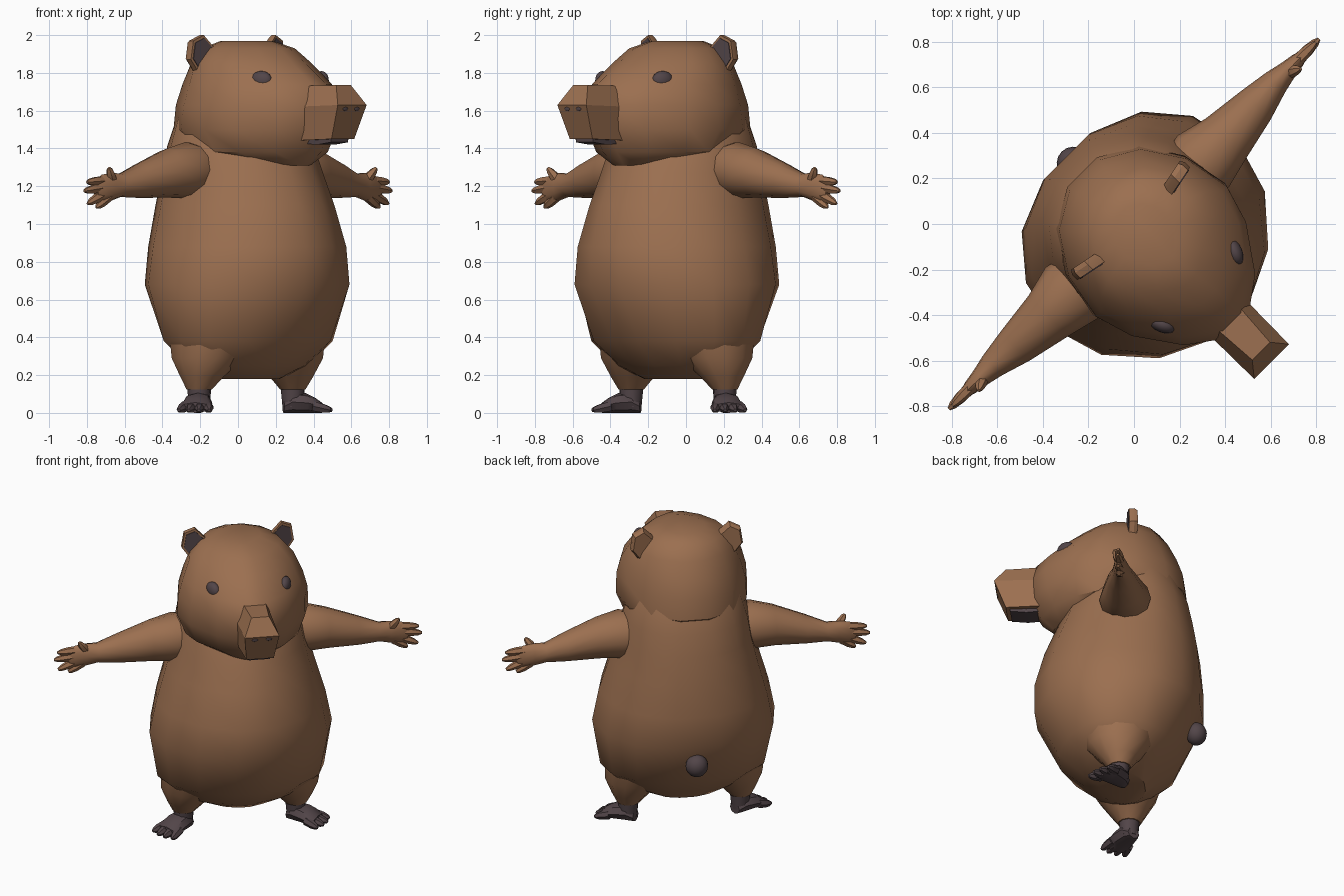
import bpy, bmesh
from math import sin, cos, pi, radians, sqrt
from mathutils import Vector, Matrix

if "Cube" in bpy.data.objects:
    bpy.data.objects.remove(bpy.data.objects["Cube"])


def material(name, rgb):
    m = bpy.data.materials.new(name)
    m.use_nodes = True
    m.diffuse_color = (*rgb, 1)
    bsdf = m.node_tree.nodes["Principled BSDF"]
    bsdf.inputs["Base Color"].default_value = (*rgb, 1)
    bsdf.inputs["Roughness"].default_value = 0.8
    return m


FUR = material("brown fur", (0.33, 0.16, 0.08))
DARK = material("dark skin", (0.085, 0.06, 0.066))

# Parts are laid out as (side, forward, up); the animal looks along the +x -y diagonal
D = sqrt(0.5)
FACING = Matrix(((D, D, 0), (D, -D, 0), (0, 0, 1)))


def finish(name, bm, mat, angle=40):
    bm.transform(FACING.to_4x4())
    bmesh.ops.recalc_face_normals(bm, faces=bm.faces)
    mesh = bpy.data.meshes.new(name)
    bm.to_mesh(mesh)
    bm.free()
    mesh.materials.append(mat)
    ob = bpy.data.objects.new(name, mesh)
    bpy.context.collection.objects.link(ob)
    bpy.ops.object.select_all(action='DESELECT')
    bpy.context.view_layer.objects.active = ob
    ob.select_set(True)
    bpy.ops.object.shade_smooth_by_angle(angle=radians(angle))


def add_loft(bm, rings):
    """Skin a list of equal-sized point rings and cap both ends."""
    rows = [[bm.verts.new(p) for p in ring] for ring in rings]
    n = len(rows[0])
    for a, b in zip(rows, rows[1:]):
        for i in range(n):
            j = (i + 1) % n
            bm.faces.new((a[i], a[j], b[j], b[i]))
    bm.faces.new(rows[0])
    bm.faces.new(rows[-1])
    return rows


def loft(name, rings, mat, angle=40):
    bm = bmesh.new()
    add_loft(bm, rings)
    finish(name, bm, mat, angle)


def level_ring(z, back, front, width, n=14, front_power=1.0, back_power=1.0):
    """Horizontal ring; a power above 1 makes that half pointed, below 1 boxy."""
    mid, half = (front + back) / 2, (front - back) / 2
    pts = []
    for i in range(n):
        c, s = cos(2 * pi * i / n), sin(2 * pi * i / n)
        p = front_power if s > 0 else back_power
        u = abs(c) ** p * (1 if c > 0 else -1)
        f = abs(s) ** p * (1 if s > 0 else -1)
        pts.append((u * width, mid + f * half, z))
    return pts


def side_ring(u, f, z, rf, rz, n=12):
    return [(u, f + rf * cos(2 * pi * i / n), z + rz * sin(2 * pi * i / n)) for i in range(n)]


def add_spike(bm, start, end, r0, r1, n=6):
    """Tapered digit with a swollen middle."""
    a, b = Vector(start), Vector(end)
    q = (b - a).to_track_quat('Z', 'Y')
    rings = []
    for t, r in ((0, r0), (0.55, r0 * 0.9), (0.85, (r0 + r1) / 2), (1, r1)):
        c = a.lerp(b, t)
        rings.append([c + q @ Vector((r * cos(2 * pi * i / n), r * sin(2 * pi * i / n), 0))
                      for i in range(n)])
    add_loft(bm, rings)


def ball(name, centre, size, mat, turn=0.0):
    bm = bmesh.new()
    bmesh.ops.create_uvsphere(bm, u_segments=16, v_segments=10, radius=1)
    bm.transform(Matrix.Translation(centre) @ Matrix.Rotation(turn, 4, 'Z')
                 @ Matrix.Diagonal((*size, 1)))
    finish(name, bm, mat, 60)


# Body: pear shape running up inside the head
loft("body", [level_ring(*r, front_power=1.1, back_power=0.9) for r in (
    (0.18, -0.07, 0.22, 0.20), (0.25, -0.14, 0.32, 0.38), (0.38, -0.28, 0.47, 0.52),
    (0.68, -0.43, 0.62, 0.57), (0.88, -0.43, 0.62, 0.53), (1.10, -0.41, 0.56, 0.465),
    (1.27, -0.38, 0.49, 0.42), (1.41, -0.35, 0.43, 0.395), (1.58, -0.29, 0.32, 0.34),
    (1.72, -0.20, 0.25, 0.24))], FUR)

# Head with overhanging jaw and a face that tapers to the snout
loft("head", [level_ring(*r, front_power=1.28) for r in (
    (1.31, 0.08, 0.50, 0.18), (1.38, -0.20, 0.58, 0.36), (1.50, -0.335, 0.65, 0.41),
    (1.63, -0.32, 0.665, 0.405), (1.74, -0.28, 0.62, 0.375), (1.85, -0.225, 0.47, 0.325),
    (1.93, -0.17, 0.36, 0.25), (1.97, -0.08, 0.23, 0.13))], FUR)


# Snout: six-sided box with a folded front
def snout_ring(top, mid, low):
    pts = [top, mid, low]
    return pts + [(-u, f, z) for u, f, z in reversed(pts)]


bm = bmesh.new()
rows = add_loft(bm, [
    snout_ring((0.075, 0.50, 1.73), (0.112, 0.52, 1.62), (0.105, 0.48, 1.44)),
    snout_ring((0.055, 0.79, 1.735), (0.108, 0.855, 1.63), (0.085, 0.785, 1.45))])
bmesh.ops.connect_verts(bm, verts=[rows[1][1], rows[1][4]])
finish("snout", bm, FUR, 25)

# Mouth under the snout
loft("mouth", [[(-0.065, f, z), (0.065, f, z), (0.065, f, z + 0.025), (-0.065, f, z + 0.025)]
               for f, z in ((0.56, 1.425), (0.66, 1.42), (0.76, 1.433))], DARK, 30)

ball("tail", (0, -0.385, 0.54), (0.07, 0.065, 0.072), DARK)

# Paired parts
EAR = [(0.205, 1.83), (0.19, 1.92), (0.27, 2.0), (0.335, 1.97), (0.35, 1.87), (0.30, 1.80)]
FINGERS = [((0.99, 0, 1.23), (1.13, 0, 1.222)), ((1.0, 0, 1.195), (1.15, 0, 1.175)),
           ((0.99, 0, 1.165), (1.125, 0, 1.107)), ((0.97, 0, 1.145), (1.06, 0, 1.087)),
           ((0.94, 0.005, 1.215), (1.0, 0.035, 1.297))]

for s, side in ((1, "left"), (-1, "right")):
    # Arm, with palm and fingers
    bm = bmesh.new()
    add_loft(bm, [side_ring(s * u, *r) for u, *r in (
        (0.26, 0.02, 1.29, 0.13, 0.12), (0.41, 0.02, 1.285, 0.16, 0.15),
        (0.55, 0.02, 1.27, 0.125, 0.13), (0.75, 0.01, 1.23, 0.09, 0.092),
        (0.88, 0.0, 1.205, 0.06, 0.062), (0.95, 0.0, 1.197, 0.044, 0.074),
        (1.02, 0.0, 1.187, 0.032, 0.074), (1.06, 0.0, 1.18, 0.018, 0.055))])
    for a, b in FINGERS:
        add_spike(bm, (s * a[0], *a[1:]), (s * b[0], *b[1:]), 0.028, 0.008)
    finish(side + "_arm", bm, FUR)

    # Leg, flaring up into the body
    rings = []
    for u, f, z, r in ((0.25, 0.07, 0.42, 0.245), (0.30, 0.07, 0.29, 0.195),
                       (0.335, 0.065, 0.19, 0.118), (0.35, 0.06, 0.125, 0.07)):
        rings.append([(s * u + x, f + y, h) for x, y, h in level_ring(z, -r, r, r, 12)])
    loft(side + "_leg", rings, FUR)

    # Foot, turned outward, with ankle and toes
    ahead, across = Vector((0.8 * s, 0.6, 0)), Vector((0.6 * s, -0.8, 0))
    ankle = Vector((0.35 * s, 0.06, 0))
    bm = bmesh.new()
    add_loft(bm, [[ankle + Vector(p) for p in level_ring(z, -r, r, r, 10)]
                  for z, r in ((0.03, 0.055), (0.135, 0.065))])
    rings = []
    for t, w, top in ((-0.05, 0.04, 0.07), (-0.01, 0.065, 0.115), (0.07, 0.08, 0.105),
                      (0.12, 0.085, 0.08), (0.155, 0.075, 0.055)):
        rings.append([ankle + ahead * t + across * (w * cos(pi * i / 4))
                      + Vector((0, 0, top / 2 * (1 + sin(pi * i / 4)))) for i in range(8)])
    add_loft(bm, rings)
    for k in (-1.5, -0.5, 0.5, 1.5):
        start = ankle + ahead * 0.10 + across * (0.04 * k) + Vector((0, 0, 0.036))
        reach = 0.115 - 0.015 * abs(k)
        add_spike(bm, start, start + ahead * reach + across * (0.014 * k)
                  - Vector((0, 0, 0.022)), 0.029, 0.009)
    finish(side + "_foot", bm, DARK)

    # Ear and its dark inside
    def ear_ring(depth, scale):
        return [(s * (0.27 + (u - 0.27) * scale), depth - 0.2 * (u - 0.27) * scale,
                 1.9 + (z - 1.9) * scale) for u, z in EAR]
    loft(side + "_ear", [ear_ring(-0.04, 0.85), ear_ring(-0.018, 1), ear_ring(0.014, 1)], FUR, 30)
    loft(side + "_ear_inside", [ear_ring(0.01, 0.84), ear_ring(0.018, 0.84)], DARK, 30)

    # Eye and nostril
    ball(side + "_eye", (s * 0.225, 0.4, 1.76), (0.035, 0.06, 0.05), DARK, s * 0.4)
    ball(side + "_nostril", (s * 0.043, 0.847, 1.61), (0.019, 0.005, 0.012), DARK)
